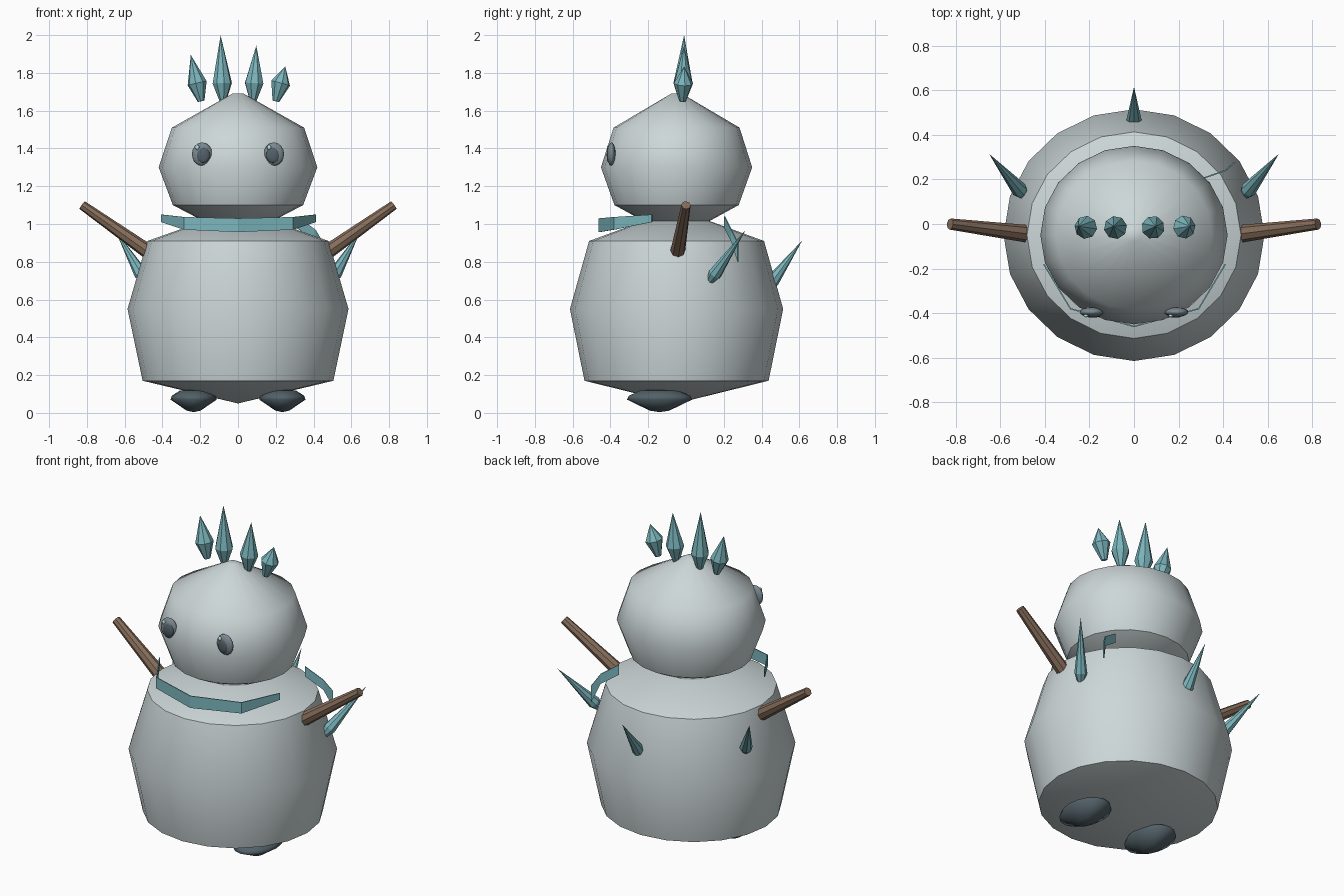
import bpy, bmesh, math
from mathutils import Vector, Matrix

if "Cube" in bpy.data.objects:
    bpy.data.objects.remove(bpy.data.objects["Cube"])


def material(name, rgb):
    m = bpy.data.materials.new(name)
    m.diffuse_color = (*rgb, 1)
    m.use_nodes = True
    m.node_tree.nodes["Principled BSDF"].inputs["Base Color"].default_value = m.diffuse_color
    return m


SNOW = material("pale grey snow", (0.61, 0.68, 0.69))
ICE = material("teal ice", (0.20, 0.47, 0.51))
WOOD = material("brown wood", (0.24, 0.155, 0.105))
STONE = material("dark slate", (0.085, 0.12, 0.14))
RIM = material("grey eye rim", (0.20, 0.25, 0.28))
GLINT = material("pale blue glint", (0.50, 0.75, 0.80))


def finish(bm, name, mat):
    bmesh.ops.recalc_face_normals(bm, faces=bm.faces)
    me = bpy.data.meshes.new(name)
    bm.to_mesh(me)
    bm.free()
    me.materials.append(mat)
    ob = bpy.data.objects.new(name, me)
    bpy.context.collection.objects.link(ob)
    return ob


def lathe(name, profile, mat, matrix, sides=20, smooth=True, sharp=()):
    """Spin (radius, height) points about z; rings listed in sharp keep a hard edge."""
    bm = bmesh.new()
    rings = []
    for r, z in profile:
        n = sides if r > 0 else 1
        rings.append([bm.verts.new((r * math.cos(2 * math.pi * i / n),
                                    r * math.sin(2 * math.pi * i / n), z)) for i in range(n)])
    for a, b in zip(rings, rings[1:]):
        for i in range(sides):
            j = (i + 1) % sides
            quad = [a[i % len(a)], a[j % len(a)], b[j % len(b)], b[i % len(b)]]
            bm.faces.new(list(dict.fromkeys(quad)))
    for ring in (rings[0], rings[-1]):
        if len(ring) > 1:
            bm.faces.new(ring)
    for f in bm.faces:
        f.smooth = smooth
    for k in sharp:
        for i in range(sides):
            bm.edges.get((rings[k][i], rings[k][(i + 1) % sides])).smooth = False
    bm.transform(matrix)
    return finish(bm, name, mat)


def place(loc, scale=(1, 1, 1)):
    return Matrix.Translation(loc) @ Matrix.Diagonal((*scale, 1))


def along(name, start, end, profile, mat, sides=8):
    """Lathed shape from start to end; profile heights are fractions of the length."""
    start, end = Vector(start), Vector(end)
    d = end - start
    m = Matrix.Translation(start) @ d.to_track_quat('Z', 'Y').to_matrix().to_4x4()
    return lathe(name, [(r, t * d.length) for r, t in profile], mat, m, sides, False)


def ribbon(name, points):
    """Thin band through (x, y, z_bottom, z_top) points."""
    bm = bmesh.new()
    pairs = [(bm.verts.new((x, y, lo)), bm.verts.new((x, y, hi))) for x, y, lo, hi in points]
    for (a, b), (c, d) in zip(pairs, pairs[1:]):
        bm.faces.new((a, c, d, b))
    ob = finish(bm, name, ICE)
    mod = ob.modifiers.new("thickness", 'SOLIDIFY')
    mod.thickness = 0.006
    mod.offset = 0


# Body and head: faceted barrels with cone caps
lathe("body", [(0, .05), (.505, .17), (.585, .55), (.48, .91), (0, 1.08)],
      SNOW, place((0, -.05, 0), (1, .965, 1)), sharp=(1, 3))
lathe("head", [(0, .92), (.345, 1.10), (.42, 1.30), (.35, 1.51), (.03, 1.69), (0, 1.692)],
      SNOW, place((0, -.05, 0), (1, .953, 1)), sharp=(1,))

BALL = [(math.sin(math.pi * i / 8), -math.cos(math.pi * i / 8)) for i in range(9)]
BALL[0], BALL[-1] = (0, -1), (0, 1)

for s, side in ((-1, "left"), (1, "right")):
    # Feet
    lathe("foot_" + side, [(0, .004), (.3, .012), (1, .07), (.95, .09), (.6, .118), (0, .125)],
          STONE, place((s * .235, -.14, 0), (.122, .172, 1)), sides=16)
    # Eyes: rim, pupil and glint
    lathe("eye_" + side, BALL, RIM, place((s * .19, -.395, 1.37), (.054, .022, .062)), sides=16)
    lathe("pupil_" + side, BALL, STONE, place((s * .185, -.409, 1.365), (.036, .011, .042)), sides=12)
    lathe("eye_glint_" + side, BALL, GLINT, place((s * .19 - .025, -.411, 1.405), (.011, .008, .013)), sides=8)
    # Stick arms
    along("arm_" + side, (s * .47, -.045, .85), (s * .825, 0, 1.10),
          [(.04, 0), (.025, 1)], WOOD)
    # Ice spikes on the back flanks
    along("back_spike_" + side, (s * .49, .125, .695), (s * .65, .315, .968),
          [(.018, 0), (.036, .15), (0, 1)], ICE)

along("back_spike_middle", (0, .43, .66), (0, .615, .912),
      [(.018, 0), (.036, .15), (0, 1)], ICE)

# Crown of ice crystals
for i, (x0, x1, top) in enumerate(((-.195, -.25, 1.895), (-.08, -.092, 2.0),
                                   (.08, .097, 1.945), (.20, .25, 1.835))):
    t = .095 / (top - 1.65)
    along(f"crown_crystal_{i + 1}", (x0, -.018, 1.65), (x1, -.01, top),
          [(.018, 0), (.052, t), (0, 1)], ICE)

# Collar band at the front and loose ribbon end at the back
ribbon("front_collar", [(-.405, -.18, 1.01, 1.05), (-.285, -.38, .97, 1.037), (0, -.46, .957, 1.03),
                        (.29, -.38, .97, 1.037), (.41, -.18, 1.01, 1.05)])
ribbon("back_ribbon", [(.31, .205, .98, 1.04), (.41, .24, .91, .97), (.45, .275, .80, .90)])
